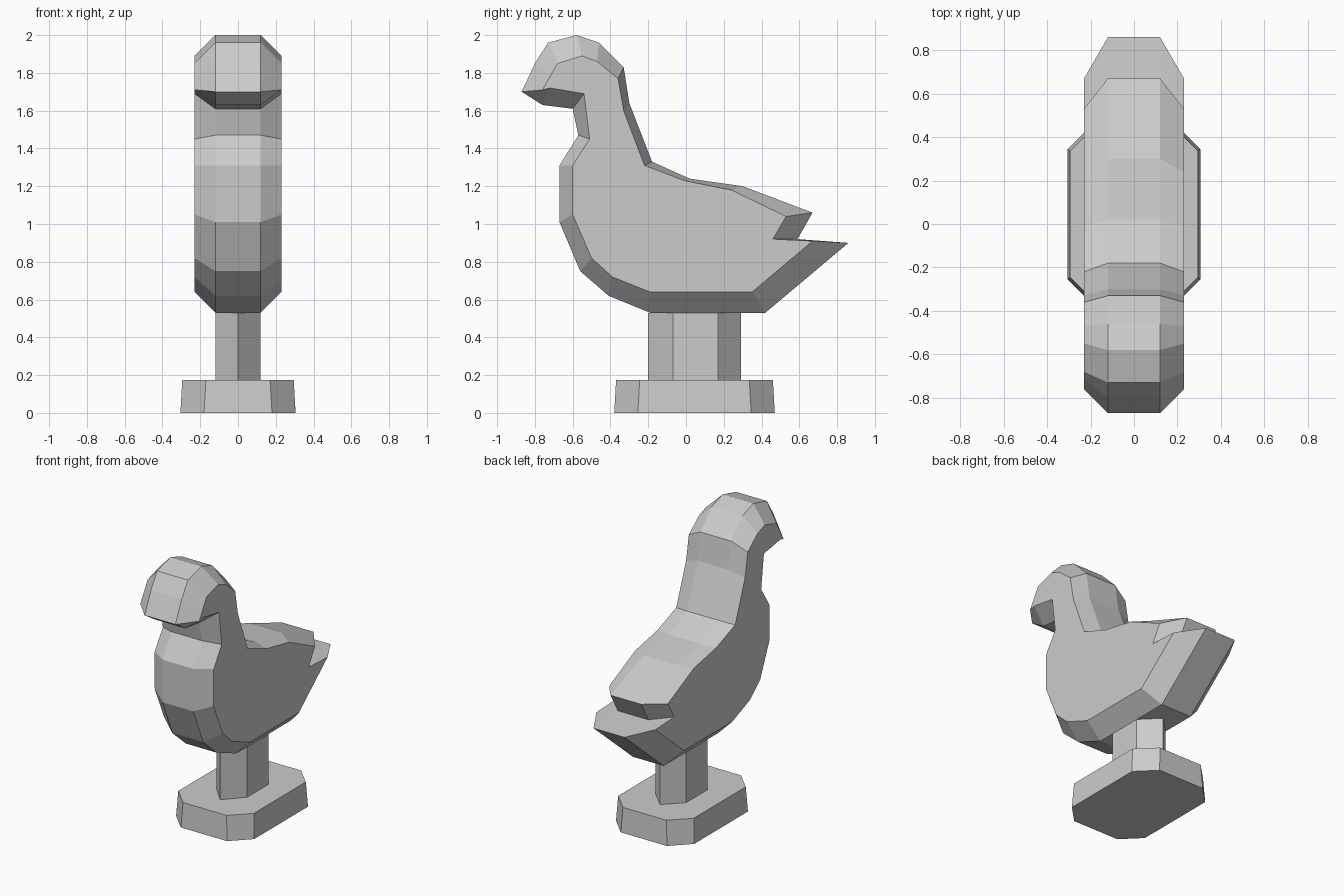
import bpy
import bmesh

cube = bpy.data.objects.get("Cube")
if cube:
    bpy.data.objects.remove(cube, do_unlink=True)

# One plain grey for the whole figurine
grey = bpy.data.materials.new("plain grey")
grey.use_nodes = True
grey.diffuse_color = (0.6, 0.6, 0.6, 1)
shader = next(n for n in grey.node_tree.nodes if n.type == 'BSDF_PRINCIPLED')
shader.inputs["Base Color"].default_value = grey.diffuse_color


def loft(name, rings):
    """Skin a list of equally long closed rings and cap both ends."""
    bm = bmesh.new()
    loops = [[bm.verts.new(point) for point in ring] for ring in rings]
    for lower, upper in zip(loops, loops[1:]):
        count = len(lower)
        for i in range(count):
            j = (i + 1) % count
            bm.faces.new((lower[i], lower[j], upper[j], upper[i]))
    bm.faces.new(list(reversed(loops[0])))
    bm.faces.new(loops[-1])
    bmesh.ops.recalc_face_normals(bm, faces=bm.faces)
    mesh = bpy.data.meshes.new(name)
    bm.to_mesh(mesh)
    bm.free()
    mesh.materials.append(grey)
    obj = bpy.data.objects.new(name, mesh)
    bpy.context.collection.objects.link(obj)
    return obj


def level(outline, z):
    """Place a flat (x, y) outline at height z."""
    return [(x, y, z) for x, y in outline]


def upright(outline, x):
    """Place a side (y, z) outline at sideways position x."""
    return [(x, y, z) for y, z in outline]


# Bird body: a broad central outline, stepping in to a smaller side outline.
# Each row pairs a point of the central outline with its side point.
contour = [
    # beak, crown and nape
    ((-.87, 1.7), (-.76, 1.71)),
    ((-.8, 1.85), (-.72, 1.78)),
    ((-.73, 1.96), (-.68, 1.85)),
    ((-.58, 2), (-.55, 1.89)),
    ((-.46, 1.96), (-.47, 1.86)),
    ((-.33, 1.83), (-.36, 1.77)),
    ((-.3, 1.64), (-.33, 1.6)),
    # back and wing tips
    ((-.18, 1.33), (-.22, 1.31)),
    ((.02, 1.24), (-.01, 1.23)),
    ((.3, 1.2), (.24, 1.18)),
    ((.67, 1.06), (.53, 1.04)),
    # notch and tail
    ((.59, .92), (.46, .92)),
    ((.86, .9), (.67, .91)),
    # belly and breast
    ((.42, .53), (.35, .64)),
    ((-.19, .53), (-.19, .64)),
    ((-.41, .62), (-.39, .72)),
    ((-.56, .75), (-.5, .82)),
    ((-.67, 1.01), (-.6, 1.05)),
    ((-.67, 1.31), (-.6, 1.31)),
    # throat and underside of the beak
    ((-.57, 1.47), (-.51, 1.45)),
    ((-.6, 1.61), (-.54, 1.69)),
    ((-.76, 1.63), (-.72, 1.72)),
]
centre_outline = [pair[0] for pair in contour]
side_outline = [pair[1] for pair in contour]
core, side = .12, .23
loft("bird_body", [
    upright(side_outline, -side),
    upright(centre_outline, -core),
    upright(centre_outline, core),
    upright(side_outline, side),
])

# Six-sided post, pointed at front and back
post = [(0, -.2), (core, -.07), (core, .17), (0, .29), (-core, .17), (-core, -.07)]
loft("post", [level(post, .17), level(post, .53)])


def clipped_rectangle(half_x, half_y, cut, y_mid):
    """Rectangle with its four corners cut off."""
    a, b = half_x - cut, half_y - cut
    points = [(half_x, -b), (half_x, b), (a, half_y), (-a, half_y),
              (-half_x, b), (-half_x, -b), (-a, -half_y), (a, -half_y)]
    return [(x, y + y_mid) for x, y in points]


# Base plate, slightly narrower at the top
loft("base_plate", [
    level(clipped_rectangle(.305, .425, .125, .045), 0),
    level(clipped_rectangle(.295, .415, .125, .045), .175),
])
